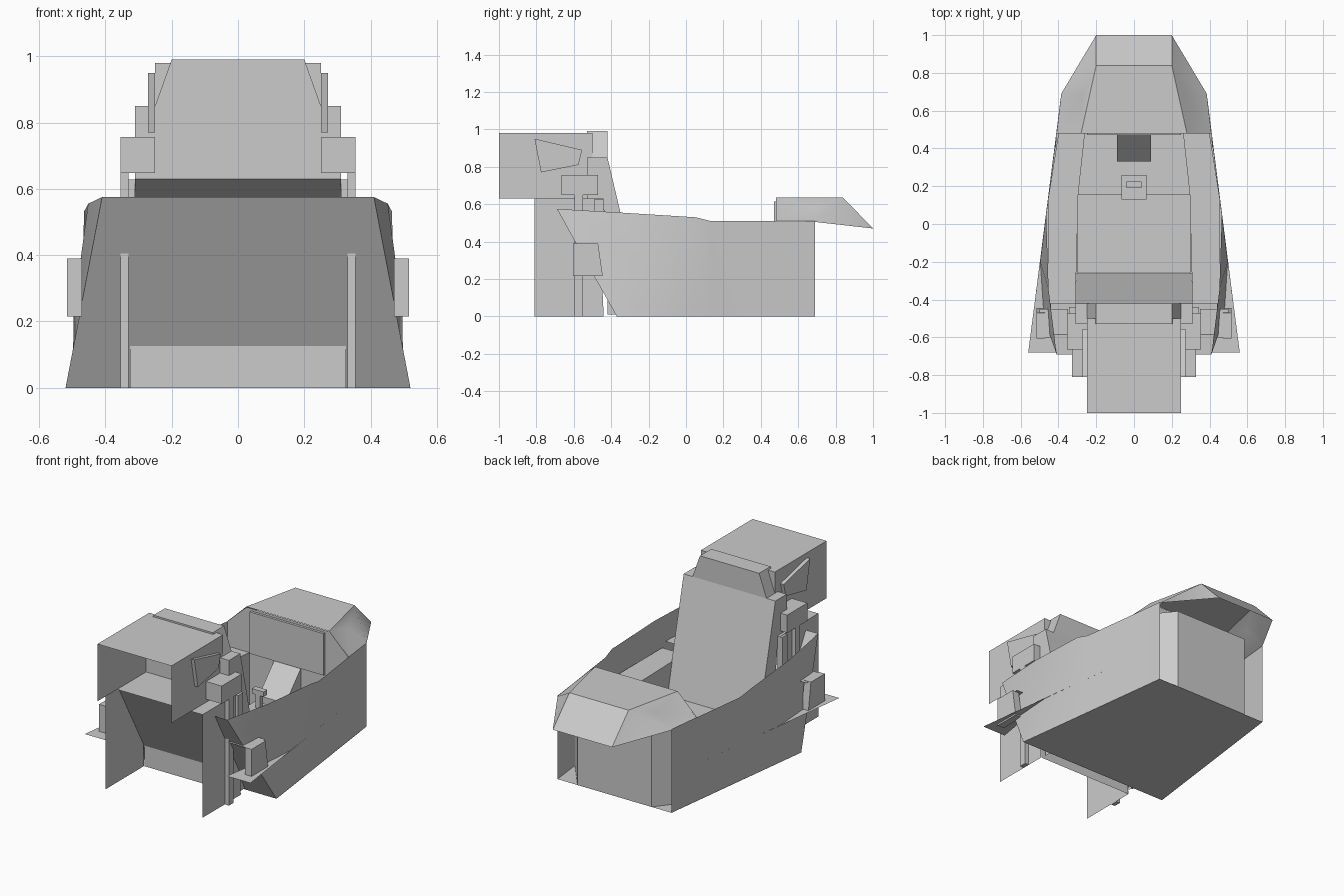
import bpy, bmesh, math

cube = bpy.data.objects.get("Cube")
if cube:
    bpy.data.objects.remove(cube, do_unlink=True)

grey = bpy.data.materials.new("plain_grey")
grey.use_nodes = True
grey.diffuse_color = (0.6, 0.6, 0.6, 1)
grey.node_tree.nodes["Principled BSDF"].inputs["Base Color"].default_value = (0.6, 0.6, 0.6, 1)


def build(name, verts, faces, mirror=False, smooth=0):
    mesh = bpy.data.meshes.new(name)
    mesh.from_pydata(verts, [], faces)
    bm = bmesh.new()
    bm.from_mesh(mesh)
    bmesh.ops.recalc_face_normals(bm, faces=bm.faces)
    bm.to_mesh(mesh)
    bm.free()
    mesh.materials.append(grey)
    ob = bpy.data.objects.new(name, mesh)
    bpy.context.collection.objects.link(ob)
    if mirror:
        mod = ob.modifiers.new("mirror", 'MIRROR')
        mod.use_clip = True
    if smooth:
        bpy.ops.object.select_all(action='DESELECT')
        ob.select_set(True)
        bpy.context.view_layer.objects.active = ob
        bpy.ops.object.shade_smooth_by_angle(angle=math.radians(smooth))
    return ob


def sheet(name, pts, mirror=False):
    """Single flat panel."""
    return build(name, pts, [range(len(pts))], mirror)


def prism(name, profile, x0, x1, mirror=False, top_inset=0):
    """Extrude a (y, z) profile from x0 to x1."""
    n = len(profile)
    verts = [(x, y, z) for x in (x0, x1) for y, z in profile]
    faces = [range(n), range(n, 2 * n)]
    faces += [(i, (i + 1) % n, n + (i + 1) % n, n + i) for i in range(n)]
    return build(name, verts, faces, mirror)


def box(name, x0, x1, y0, y1, z0, z1, mirror=False):
    return prism(name, [(y0, z0), (y1, z0), (y1, z1), (y0, z1)], x0, x1, mirror)


def loft(name, rows, mirror=False, smooth=0):
    """Skin a grid of equally long point rows."""
    n = len(rows[0])
    faces = [(r * n + i, r * n + i + 1, (r + 1) * n + i + 1, (r + 1) * n + i)
             for r in range(len(rows) - 1) for i in range(n - 1)]
    return build(name, [p for r in rows for p in r], faces, mirror, smooth)


# Tub: side skins, floor, sloping front bulkhead
low = [(.385, .69, 0), (.41, .48, 0), (.455, .13, 0), (.466, .05, 0), (.498, -.2, 0), (.52, -.37, 0)]
mid = [(.385, .69, .23), (.41, .48, .23), (.455, .13, .23), (.466, .05, .23), (.496, -.2, .23), (.476, -.5, .23)]
top = [(.385, .69, .51), (.41, .48, .51), (.455, .13, .51), (.465, .05, .53), (.452, -.35, .555), (.41, -.69, .575)]
loft("tub_side", [low, mid, top], True, 30)
sheet("tub_floor", [(.385, .69, 0), (.52, -.37, 0), (-.52, -.37, 0), (-.385, .69, 0)])
sheet("front_bulkhead", [(.52, -.37, 0), (.41, -.69, .575), (-.41, -.69, .575), (-.52, -.37, 0)])

# Back wall with slanted corner recesses
plan = [(-.40, .5), (-.25, .69), (.25, .69), (.40, .5)]
loft("back_wall", [[(x, y, z) for x, y in plan] for z in (0, .5)])

# Long side ledge and small step boxes
sheet("side_ledge", [(.41, .48, .225), (.56, -.68, .225), (.40, -.68, .225), (.44, -.44, .225)], True)
prism("step_box", [(-.605, .39), (-.47, .39), (-.445, .215), (-.605, .215)], .47, .515, True)
sheet("step_shelf", [(.35, -.6, .388), (.5, -.6, .388), (.5, -.45, .388), (.35, -.45, .388)], True)

# Glare shield
A, P, T = (.28, .48, .635), (.27, .68, .58), (.2, .84, .635)
N, S, R = (.2, 1, .47), (.385, .69, .505), (.41, .48, .51)
centre = [(0, p[1], p[2]) for p in (A, T, N)]
build("glare_shield", [A, P, T, N, S, R] + centre,
      [(6, 0, 2, 7), (7, 2, 3, 8), (0, 1, 2), (1, 4, 2), (2, 4, 3), (0, 5, 1), (5, 4, 1)], True, 40)

# Instrument panel and its surround
box("instrument_panel", -.25, .25, .47, .49, .36, .615)
sheet("panel_surround", [(.28, .485, .63), (.41, .485, .51), (.41, .485, 0),
                         (-.41, .485, 0), (-.41, .485, .51), (-.28, .485, .63)])
prism("pedestal", [(.33, .2), (.48, .36), (.48, .01), (.33, .01)], -.09, .09)

# Side consoles
console = [(.31, -.42), (.295, .16), (.26, .48)]
outer = [(.455, -.42), (.455, .13), (.40, .48)]
loft("side_console", [[(x, y, z) for x, y in pts] for pts, z in
                      ((console, .01), (console, .36), (outer, .36))], True)

# Control stick
prism("stick_base", [(.13, .15), (.26, .15), (.26, .2), (.13, .2)], -.065, .065)
box("stick_shaft", -.015, .015, .19, .22, .2, .28)
box("stick_grip", -.04, .04, .19, .225, .28, .31)

# Seat: pan, back, tapered head pad
box("seat_pan", -.3, .3, -.3, .16, .02, .17)
prism("seat_back", [(-.53, .85), (-.42, .85), (-.26, .17), (-.40, .17), (-.44, .57), (-.53, .63)], -.31, .31)
pad = [[(x * w, y, z) for x, y in ((-1, -.53), (1, -.53), (1, -.42), (-1, -.42), (-1, -.53))]
       for w, z in ((.25, .85), (.2, .99))]
loft("head_pad", pad)
sheet("head_pad_top", pad[1][:4])

# Open hood in front of the head pad, with side plates
loft("hood", [[(x, y, z) for x, z in ((-.25, .63), (-.25, .98), (.25, .98), (.25, .63))] for y in (-1, -.5)])
box("hood_back", -.25, .25, -.51, -.5, .63, .98)
prism("hood_side_plate", [(-.81, .95), (-.555, .89), (-.575, .81), (-.775, .77)], .25, .272, True)

# Seat support frame: side panels, shelf, low cross panel
sheet("frame_side", [(.327, -.81, 0), (.327, -.44, 0), (.327, -.45, .22),
                     (.327, -.44, .43), (.327, -.44, .63), (.327, -.81, .63)], True)
sheet("frame_shelf", [(.327, -.81, .63), (.327, -.45, .63), (-.327, -.45, .63), (-.327, -.81, .63)])
sheet("frame_cross_panel", [(-.325, -.44, 0), (.325, -.44, 0), (.325, -.44, .13), (-.325, -.44, .13)])

# Rails and shoulder boxes beside the seat
box("rail_post", .33, .355, -.595, -.55, 0, .65, True)
box("shoulder_box", .25, .355, -.665, -.47, .648, .757, True)
box("seat_arm", .31, .343, -.49, -.44, .43, .628, True)
